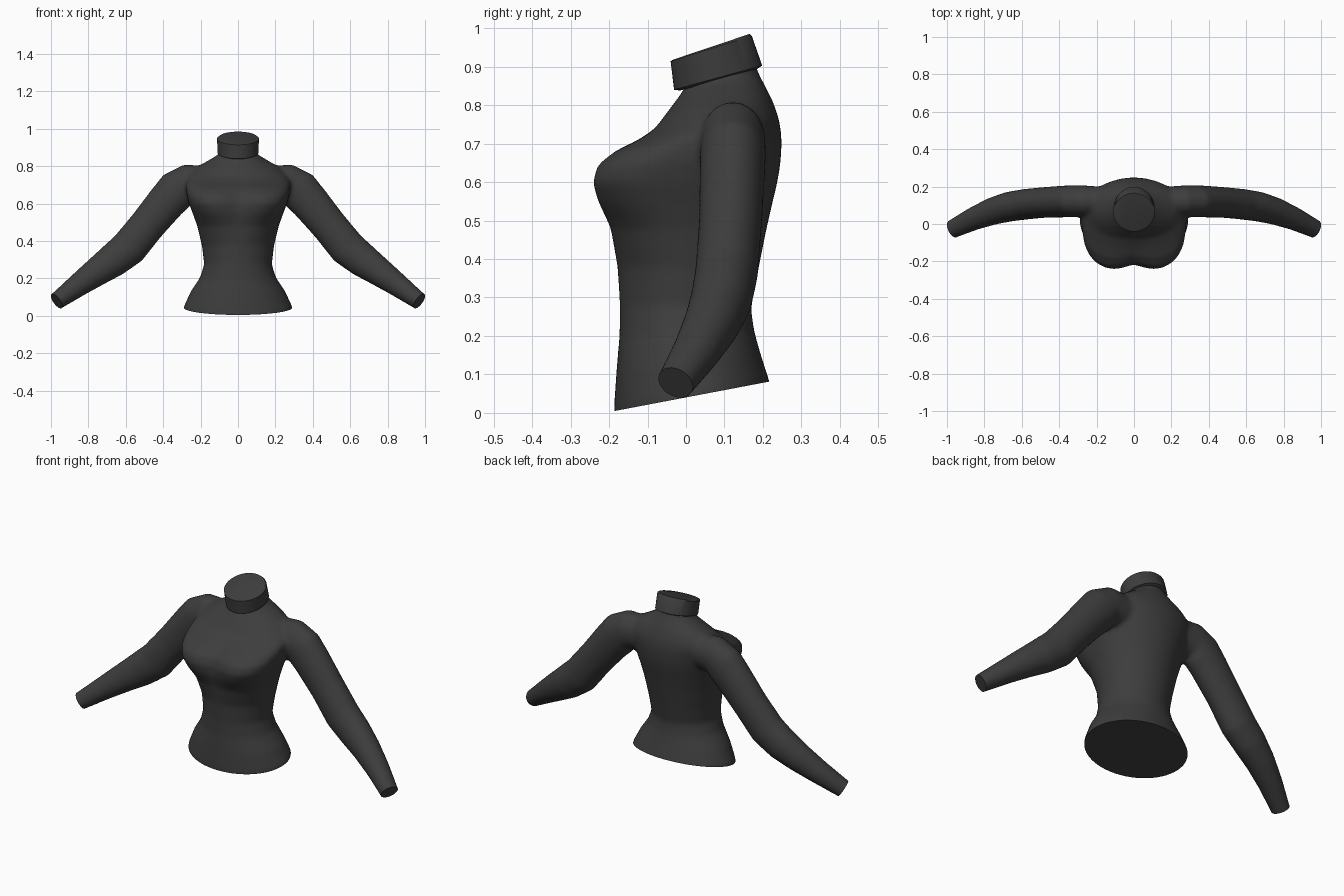
import bpy, bmesh, math
from mathutils import Vector

if "Cube" in bpy.data.objects:
    bpy.data.objects.remove(bpy.data.objects["Cube"])

cloth = bpy.data.materials.new("charcoal_cloth")
cloth.diffuse_color = (0.047, 0.047, 0.047, 1)
cloth.use_nodes = True
cloth.node_tree.nodes["Principled BSDF"].inputs["Base Color"].default_value = cloth.diffuse_color


def loft(name, rings):
    """Skin a list of closed point rings and cap both ends."""
    bm = bmesh.new()
    loops = [[bm.verts.new(p) for p in ring] for ring in rings]
    n = len(loops[0])
    for a, b in zip(loops, loops[1:]):
        for i in range(n):
            j = (i + 1) % n
            bm.faces.new((a[i], a[j], b[j], b[i]))
    bm.faces.new(loops[0][::-1])
    bm.faces.new(loops[-1])
    bmesh.ops.recalc_face_normals(bm, faces=bm.faces)
    me = bpy.data.meshes.new(name)
    bm.to_mesh(me)
    bm.free()
    ob = bpy.data.objects.new(name, me)
    bpy.context.collection.objects.link(ob)
    me.materials.append(cloth)
    return ob


def body_ring(yf, zf, yb, zb, hw, power=2.0, dent=0.0, n=48):
    """Tilted cross-section: front point, back point, half width, front squareness, centre dent."""
    mid, ring = (yf + yb) / 2, []
    for i in range(n):
        a = 2 * math.pi * i / n
        c, s = math.cos(a), math.sin(a)
        e = 2 / power if s < 0 else 1.0
        x = hw * math.copysign(abs(c) ** e, c)
        y = mid + (yb - yf) / 2 * math.copysign(abs(s) ** e, s)
        z = zf + (zb - zf) * (y - yf) / (yb - yf)
        if s < 0:
            y += dent * math.exp(-(x / 0.07) ** 2)
        ring.append((x, y, z))
    return ring


# torso, running past the hem so that it can be trimmed
torso = loft("torso", [body_ring(*r) for r in (
    (-.185, -.06, .235, .01, .295),
    (-.187, .02, .216, .085, .289),
    (-.180, .12, .195, .15, .250),
    (-.173, .20, .178, .21, .203),
    (-.172, .28, .169, .27, .181),
    (-.178, .38, .188, .37, .193),
    (-.205, .48, .210, .48, .218, 2.2, .01),
    (-.240, .55, .226, .55, .243, 2.7, .025),
    (-.253, .60, .238, .60, .262, 3.0, .035),
    (-.238, .645, .246, .65, .275, 3.0, .035),
    (-.193, .68, .249, .70, .280, 2.8, .025),
    (-.130, .71, .247, .735, .280, 2.5, .01),
    (-.080, .74, .240, .77, .262, 2.2),
    (-.050, .78, .226, .81, .220),
    (-.020, .82, .206, .85, .150),
    (.000, .85, .190, .88, .100),
    (.000, .88, .180, .91, .090))])

# sleeves: centre point, radius in the front plane, radius front to back
ARM = (((.10, .12, .715), .085, .075), ((.27, .122, .708), .103, .085),
       ((.325, .122, .672), .111, .086), ((.38, .12, .612), .104, .085),
       ((.485, .115, .485), .097, .082), ((.585, .105, .362), .099, .082),
       ((.67, .092, .295), .091, .080), ((.76, .067, .232), .077, .073),
       ((.86, .027, .160), .062, .062), ((.97, -.027, .078), .047, .050),
       ((1.03, -.06, .033), .045, .050))
WRIST = Vector((.968, -.027, .077))
WRIST_DIR = Vector((.75, -.38, -.54)).normalized()


def sleeve(side, n=24):
    pts = [Vector(p) for p, _, _ in ARM]
    rings = []
    for k, (p, r, d) in enumerate(ARM):
        t = (pts[min(k + 1, len(pts) - 1)] - pts[max(k - 1, 0)]).normalized()
        up = Vector((0, 1, 0)).cross(t).normalized()
        back = t.cross(up)
        ring = []
        for i in range(n):
            a = 2 * math.pi * i / n
            q = Vector(p) + up * r * math.cos(a) + back * d * math.sin(a)
            ring.append((q.x * side, q.y, q.z))
        rings.append(ring)
    return loft("sleeve", rings)


# fuse torso and sleeves into one softly blended garment
parts = [torso, sleeve(1), sleeve(-1)]
with bpy.context.temp_override(active_object=torso, object=torso,
                               selected_objects=parts, selected_editable_objects=parts):
    bpy.ops.object.join()
torso.name = "sweater_body"
rm = torso.modifiers.new("fuse", 'REMESH')
rm.mode, rm.voxel_size = 'VOXEL', 0.011
sm = torso.modifiers.new("soften", 'SMOOTH')
sm.factor, sm.iterations = 0.5, 8
fused = bpy.data.meshes.new_from_object(
    torso.evaluated_get(bpy.context.evaluated_depsgraph_get()))
torso.modifiers.clear()
torso.data = fused

# trim the hem and both cuffs to flat ends
bm = bmesh.new()
bm.from_mesh(fused)
cuts = [(Vector((0, -.18, .006)), Vector((0, .19, -1)))]
cuts += [(Vector((WRIST.x * s, WRIST.y, WRIST.z)),
          Vector((WRIST_DIR.x * s, WRIST_DIR.y, WRIST_DIR.z))) for s in (1, -1)]
for co, no in cuts:
    res = bmesh.ops.bisect_plane(bm, geom=bm.verts[:] + bm.edges[:] + bm.faces[:],
                                 plane_co=co, plane_no=no, clear_outer=True)
    rim = [e for e in res["geom_cut"] if isinstance(e, bmesh.types.BMEdge)]
    bmesh.ops.holes_fill(bm, edges=rim, sides=0)
bmesh.ops.recalc_face_normals(bm, faces=bm.faces)
bm.to_mesh(fused)
bm.free()
fused.materials.clear()
fused.materials.append(cloth)

# tilted high collar
collar = loft("collar", [body_ring(*r) for r in (
    (-.015, .838, .183, .893, .094),
    (-.031, .840, .198, .903, .109),
    (-.040, .914, .171, .980, .112),
    (-.034, .918, .165, .985, .106))])

for ob in (torso, collar):
    with bpy.context.temp_override(active_object=ob, object=ob,
                                   selected_objects=[ob], selected_editable_objects=[ob]):
        bpy.ops.object.shade_smooth_by_angle(angle=math.radians(40))
